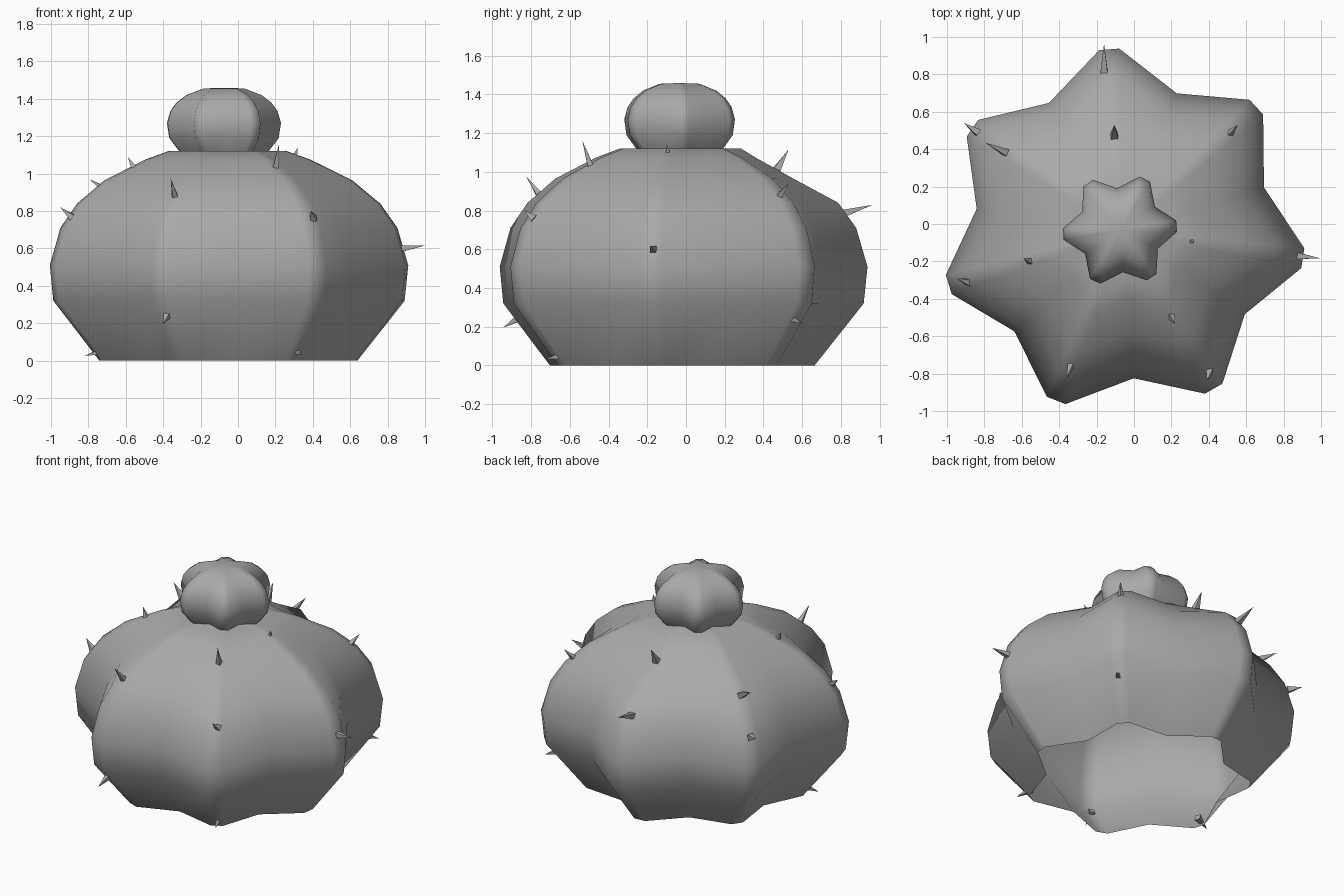
import bpy, bmesh
from math import cos, sin, pi, radians
from mathutils import Vector

if "Cube" in bpy.data.objects:
    bpy.data.objects.remove(bpy.data.objects["Cube"])

CX, CY = -0.06, -0.037

# Dark grey for all parts
grey = bpy.data.materials.new("dark_grey")
grey.diffuse_color = (0.4, 0.4, 0.4, 1)
grey.use_nodes = True
grey.node_tree.nodes["Principled BSDF"].inputs["Base Color"].default_value = grey.diffuse_color


def ribbed(name, lobes, start, r_tip, r_valley, half, profile, centre, flat_lobe=None):
    """Star cross-section (two points per rib tip, one per valley) swept up a profile."""
    bm = bmesh.new()
    rings = []
    for f, z in profile:
        ring = []
        for k in range(lobes):
            a = start + 2 * pi * k / lobes
            for da, r in ((-half, r_tip), (half, r_tip), (pi / lobes, r_valley)):
                s = f
                if k == flat_lobe and r == r_tip and 0.9 < z < 1.1:
                    s *= 0.88
                ring.append(bm.verts.new((centre[0] + r * s * cos(a + da),
                                          centre[1] + r * s * sin(a + da), z)))
        rings.append(ring)
    n = len(rings[0])
    for lo, hi in zip(rings, rings[1:]):
        for i in range(n):
            j = (i + 1) % n
            bm.faces.new((lo[i], lo[j], hi[j], hi[i]))
    # close the top, leave the bottom open
    top = bm.verts.new((centre[0], centre[1], profile[-1][1] + 0.004))
    for i in range(n):
        bm.faces.new((rings[-1][i], rings[-1][(i + 1) % n], top))
    finish(bm, name, 80)


def finish(bm, name, angle):
    me = bpy.data.meshes.new(name)
    bm.to_mesh(me)
    bm.free()
    me.materials.append(grey)
    ob = bpy.data.objects.new(name, me)
    bpy.context.collection.objects.link(ob)
    bpy.ops.object.select_all(action='DESELECT')
    ob.select_set(True)
    bpy.context.view_layer.objects.active = ob
    if angle:
        bpy.ops.object.shade_smooth_by_angle(angle=radians(angle))


# Main ribbed body
ribbed("cactus_body", 7, radians(-8.6), 0.975, 0.79, 0.055,
       [(0.72, 0), (0.98, 0.32), (1.0, 0.51), (0.94, 0.71), (0.845, 0.84),
        (0.69, 0.965), (0.46, 1.075), (0.33, 1.12)], (CX, CY), flat_lobe=2)

# Small ribbed bud on top
ribbed("cactus_bud", 6, radians(4), 0.305, 0.225, 0.1,
       [(0.76, 1.11), (0.96, 1.19), (1.0, 1.27), (0.94, 1.335), (0.83, 1.38),
        (0.66, 1.42), (0.36, 1.455)], (-0.075, -0.033))

# Spines: base point on the surface, then tip
spines = [
    (0.88, -0.17, 0.60, 1.00, -0.185, 0.615),
    (-0.16, 0.83, 0.79, -0.16, 0.965, 0.83),
    (-0.105, 0.48, 1.03, -0.105, 0.53, 1.115),
    (0.51, 0.48, 0.87, 0.555, 0.53, 0.94),
    (0.30, -0.09, 1.08, 0.32, -0.10, 1.14),
    (0.20, -0.49, 1.02, 0.22, -0.535, 1.16),
    (-0.335, -0.75, 0.87, -0.36, -0.825, 0.975),
    (-0.555, -0.20, 1.03, -0.59, -0.185, 1.09),
    (-0.89, -0.31, 0.77, -0.95, -0.29, 0.82),
    (-0.85, 0.50, 0.70, -0.91, 0.54, 0.72),
    (-0.70, 0.39, 0.91, -0.795, 0.435, 0.97),
    (-0.73, -0.24, 0.05, -0.82, -0.27, 0.025),
    (0.31, -0.65, 0.05, 0.34, -0.73, 0.03),
    (-0.38, -0.87, 0.24, -0.40, -0.945, 0.195),
    (0.59, 0.55, 0.24, 0.65, 0.60, 0.22),
    (0.40, -0.80, 0.77, 0.39, -0.835, 0.80),
]
bm = bmesh.new()
for s in spines:
    base, tip = Vector(s[:3]), Vector(s[3:])
    d = (tip - base).normalized()
    base -= d * 0.02
    u = d.orthogonal().normalized()
    w = d.cross(u)
    r = 0.027
    ring = [bm.verts.new(base + r * (cos(a) * u + sin(a) * w))
            for a in (0, pi / 2, pi, 3 * pi / 2)]
    apex = bm.verts.new(tip)
    for i in range(4):
        bm.faces.new((ring[i], ring[(i + 1) % 4], apex))
    bm.faces.new(ring[::-1])
finish(bm, "spines", 0)
